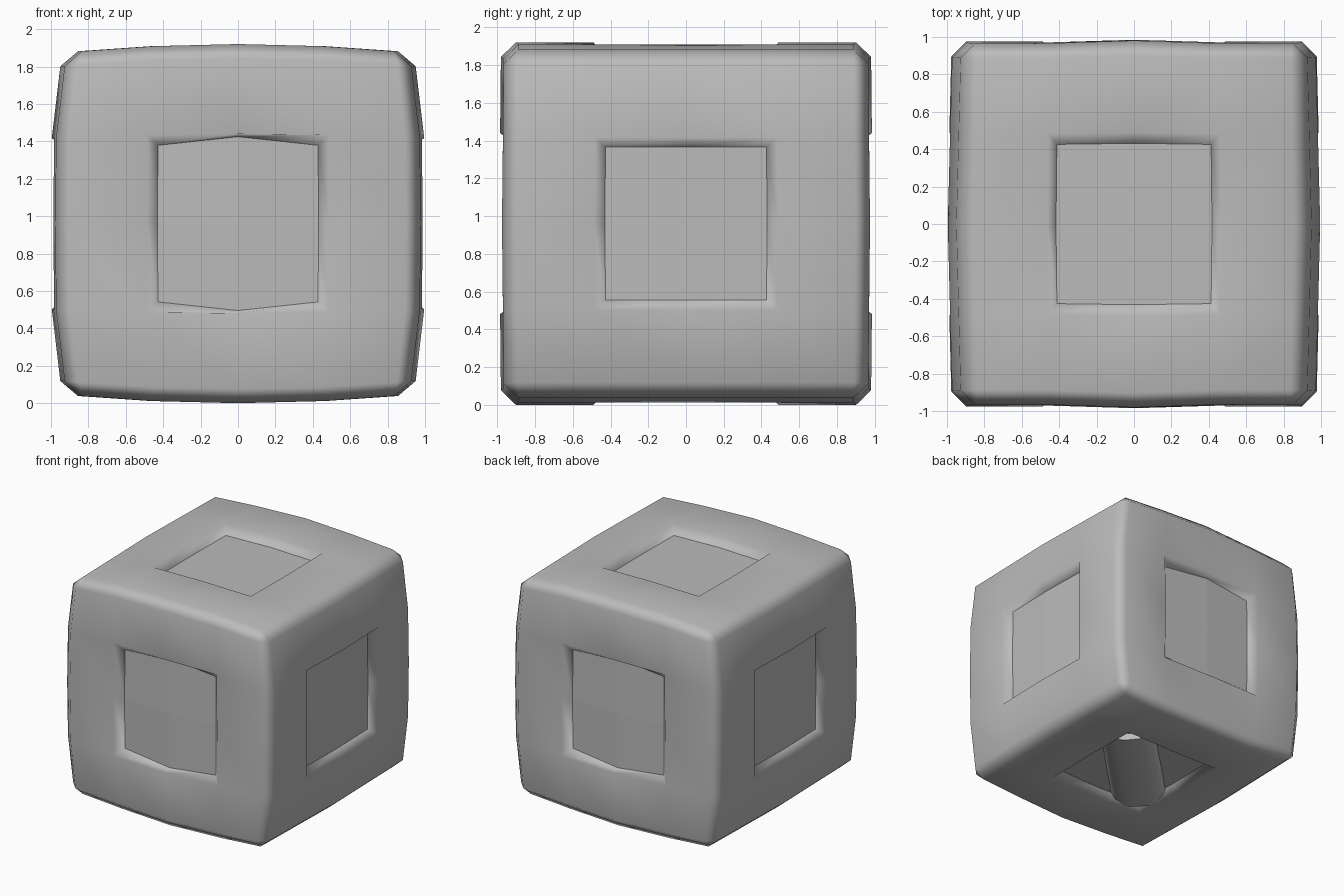
import bpy, bmesh
from mathutils import Vector, Matrix

cube = bpy.data.objects.get("Cube")
if cube:
    bpy.data.objects.remove(cube, do_unlink=True)

grey = bpy.data.materials.new("plain grey")
grey.use_nodes = True
grey.diffuse_color = (0.5, 0.5, 0.5, 1)
grey.node_tree.nodes["Principled BSDF"].inputs["Base Color"].default_value = grey.diffuse_color


def add_object(name, bm):
    mesh = bpy.data.meshes.new(name)
    bm.to_mesh(mesh)
    bm.free()
    mesh.materials.append(grey)
    obj = bpy.data.objects.new(name, mesh)
    bpy.context.collection.objects.link(obj)
    return obj


# Chamfered cube, cut into a grid that outlines a square on each side
RIM = 0.5
bm = bmesh.new()
bmesh.ops.create_cube(bm, size=2)
bmesh.ops.bevel(bm, geom=bm.edges[:], offset=0.08, segments=1, affect='EDGES')
for axis in range(3):
    normal = Vector([float(i == axis) for i in range(3)])
    for cut in (-RIM, 0, RIM):
        bmesh.ops.bisect_plane(bm, geom=bm.verts[:] + bm.edges[:] + bm.faces[:],
                               plane_co=normal * cut, plane_no=normal)

# Sunken square on every side
for f in bm.faces:
    f.smooth = True
floor = [f for f in bm.faces
         if sum(abs(c) < RIM for c in f.calc_center_median()) == 2]
bmesh.ops.inset_region(bm, faces=floor, thickness=0.06, depth=-0.07,
                       use_even_offset=True, use_boundary=True)
floor_set = set(floor)
for f in floor:
    f.smooth = False
    for e in f.edges:
        if any(g not in floor_set for g in e.link_faces):
            e.smooth = False

# Pointed upper and lower edges of the front and back squares
for v in {v for f in floor for v in f.verts}:
    if abs(v.co.y) > 0.9 and abs(v.co.x) < 0.01 and abs(v.co.z) > 0.3:
        v.co.z *= 1.1

# Gentle bulge of the sides
for v in bm.verts:
    x, y, z = v.co
    v.co = (x * (1 - 0.05 * (z / 0.92) ** 4 - 0.025 * abs(y)),
            y * (0.99 - 0.015 * min(1, abs(x) / RIM) - 0.01 * abs(z)),
            z * 0.96 * (1 - 0.04 * (x / 0.92) ** 2) + 0.96)
body = add_object("cube_body", bm)
weighted = body.modifiers.new("soft edges", 'WEIGHTED_NORMAL')
weighted.keep_sharp = True

# Low rounded bar lying diagonally in the underside recess
bm = bmesh.new()
bmesh.ops.create_cone(bm, cap_ends=True, segments=12, radius1=0.22, radius2=0.22, depth=1.08)
bm.transform(Matrix.Translation((0, 0, 0.07))
             @ Matrix.Rotation(0.785, 4, 'Z')
             @ Matrix.Diagonal((1, 1, 0.25, 1))
             @ Matrix.Rotation(1.571, 4, 'Y'))
for f in bm.faces:
    f.smooth = len(f.verts) == 4
add_object("underside_bar", bm)
